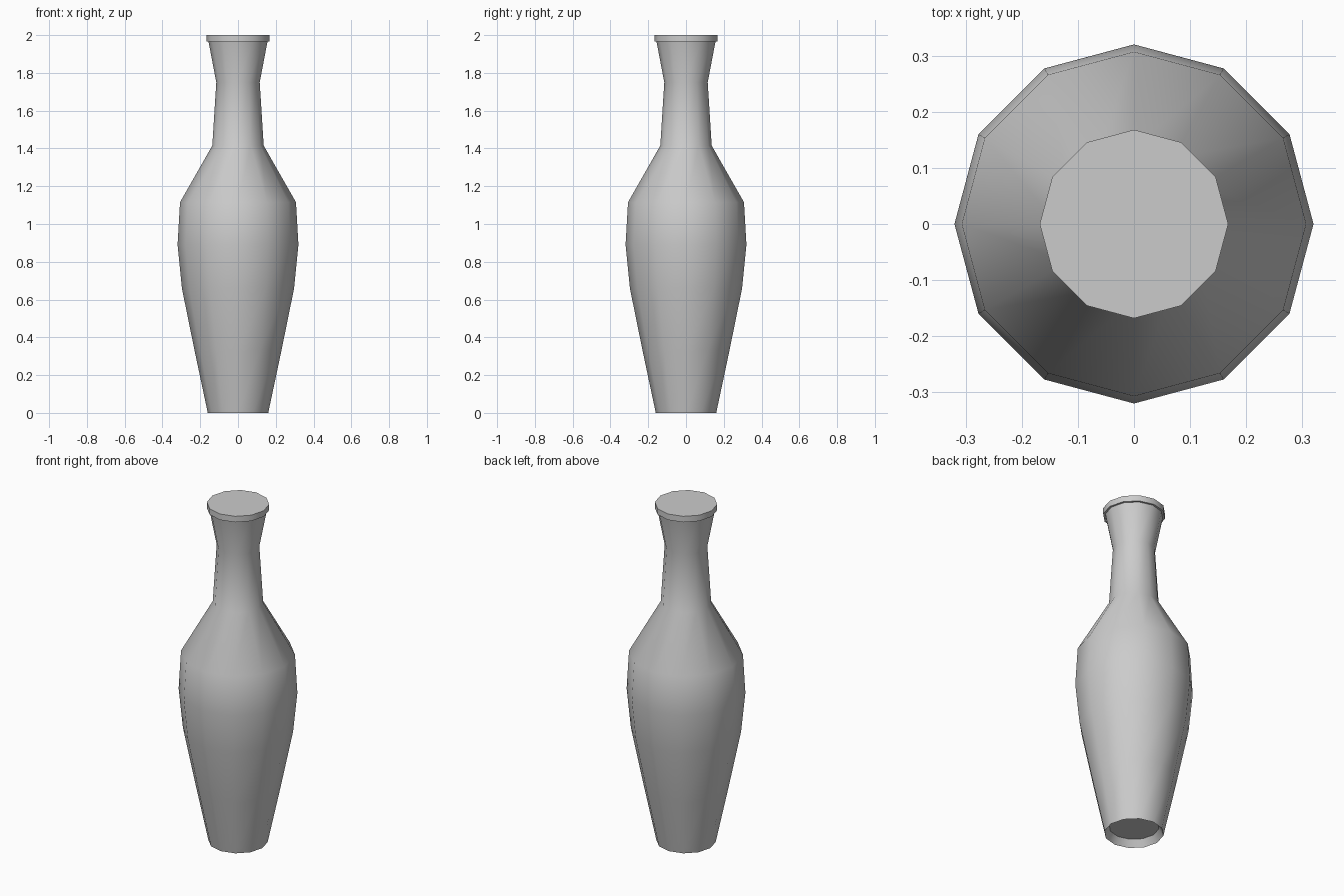
import bpy, bmesh, math

if "Cube" in bpy.data.objects:
    bpy.data.objects.remove(bpy.data.objects["Cube"])

SIDES = 12
# Profile (radius, height): recessed base, body, shoulder, neck, lip
profile = [(0.135, 0.04), (0.16, 0.0), (0.23, 0.33), (0.297, 0.66), (0.32, 0.89),
           (0.307, 1.115), (0.136, 1.415), (0.115, 1.75), (0.156, 1.965),
           (0.168, 1.965), (0.168, 2.0)]

bm = bmesh.new()
rings = []
for r, z in profile:
    rings.append([bm.verts.new((r * math.cos(math.tau * i / SIDES),
                                r * math.sin(math.tau * i / SIDES), z))
                  for i in range(SIDES)])

# Wall between neighbouring rings
for low, high in zip(rings, rings[1:]):
    for i in range(SIDES):
        j = (i + 1) % SIDES
        bm.faces.new((low[i], low[j], high[j], high[i]))

# Recessed base and flat closed top
bm.faces.new(rings[0][::-1])
bm.faces.new(rings[-1])
bmesh.ops.recalc_face_normals(bm, faces=bm.faces)

mesh = bpy.data.meshes.new("vase")
bm.to_mesh(mesh)
bm.free()
vase = bpy.data.objects.new("vase", mesh)
bpy.context.collection.objects.link(vase)

# Smooth body, crisp lip
bpy.context.view_layer.objects.active = vase
vase.select_set(True)
bpy.ops.object.shade_smooth_by_angle(angle=math.radians(50))
